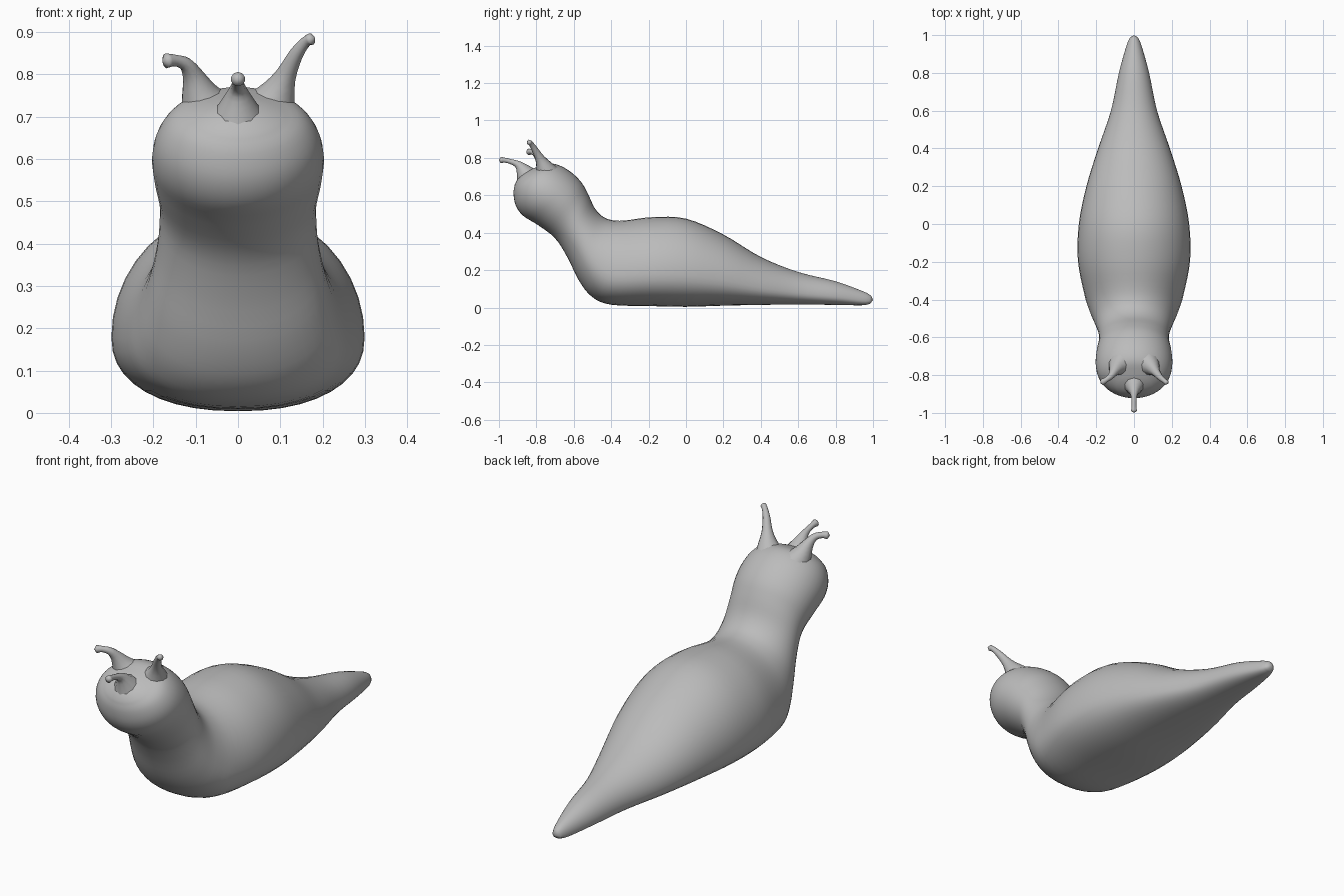
import bpy
import bmesh
from math import sin, cos, pi
from mathutils import Vector

if "Cube" in bpy.data.objects:
    bpy.data.objects.remove(bpy.data.objects["Cube"])

GREY = (0.5, 0.5, 0.5, 1.0)
grey = bpy.data.materials.new("slug grey")
grey.diffuse_color = GREY
grey.use_nodes = True
grey.node_tree.nodes["Principled BSDF"].inputs["Base Color"].default_value = GREY


def resample(stations, steps):
    """Catmull-Rom interpolation through the stations."""
    pts = [Vector(s) for s in stations]
    padded = [2 * pts[0] - pts[1]] + pts + [2 * pts[-1] - pts[-2]]
    result = []
    for a, b, c, d in zip(padded, padded[1:], padded[2:], padded[3:]):
        for i in range(steps):
            t = i / steps
            result.append(0.5 * (2 * b + (c - a) * t
                                 + (2 * a - 5 * b + 4 * c - d) * t ** 2
                                 + (3 * b - a - 3 * c + d) * t ** 3))
    return result + [pts[-1]]


def loft(name, rings, first_pole, last_pole):
    """Skin a row of rings and close both ends to a point."""
    bm = bmesh.new()
    rows = [[bm.verts.new(p) for p in ring] for ring in rings]
    n = len(rows[0])
    for lower, upper in zip(rows, rows[1:]):
        for i in range(n):
            j = (i + 1) % n
            bm.faces.new((lower[i], lower[j], upper[j], upper[i]))
    for row, pole in ((rows[0], first_pole), (rows[-1], last_pole)):
        tip = bm.verts.new(pole)
        for i in range(n):
            bm.faces.new((row[i], row[(i + 1) % n], tip))
    bmesh.ops.recalc_face_normals(bm, faces=bm.faces)
    for face in bm.faces:
        face.smooth = True
    mesh = bpy.data.meshes.new(name)
    bm.to_mesh(mesh)
    bm.free()
    mesh.materials.append(grey)
    obj = bpy.data.objects.new(name, mesh)
    bpy.context.collection.objects.link(obj)
    return obj


# Body, tail to head: top y, top z, bottom y, bottom z, half width
BODY = [
    (0.99, 0.063, 0.985, 0.02, 0.022),
    (0.95, 0.085, 0.94, 0.012, 0.04),
    (0.8, 0.14, 0.8, 0.014, 0.08),
    (0.6, 0.19, 0.6, 0.016, 0.122),
    (0.4, 0.27, 0.4, 0.014, 0.19),
    (0.2, 0.39, 0.2, 0.01, 0.252),
    (0, 0.475, 0, 0.004, 0.292),
    (-0.18, 0.483, -0.2, 0.008, 0.297),
    (-0.33, 0.465, -0.4, 0.015, 0.262),
    (-0.4, 0.468, -0.5, 0.055, 0.235),
    (-0.45, 0.49, -0.57, 0.14, 0.21),
    (-0.49, 0.535, -0.635, 0.27, 0.19),
    (-0.525, 0.61, -0.7, 0.37, 0.185),
    (-0.56, 0.67, -0.79, 0.44, 0.198),
    (-0.61, 0.72, -0.87, 0.49, 0.203),
    (-0.67, 0.757, -0.91, 0.545, 0.19),
    (-0.73, 0.77, -0.922, 0.61, 0.155),
    (-0.8, 0.75, -0.915, 0.66, 0.095),
]


def body_ring(station, sides=40):
    top_y, top_z, low_y, low_z, width = station
    top, low = Vector((0, top_y, top_z)), Vector((0, low_y, low_z))
    # Low-slung belly that turns round towards the head
    roundness = min(max((-0.4 - (top_y + low_y) / 2) / 0.2, 0), 1)
    mid = low.lerp(top, 0.36 + 0.14 * roundness)
    ring = []
    for i in range(sides):
        a = 2 * pi * i / sides
        c, s = cos(a), sin(a)
        if s >= 0:
            p = mid + (top - mid) * s
        else:
            power = 0.88 + 0.12 * roundness
            c = abs(c) ** power * (1 if c > 0 else -1)
            p = mid + (low - mid) * abs(s) ** power
        ring.append(p + Vector((width * c, 0, 0)))
    return ring


loft("body", [body_ring(s) for s in resample(BODY, 4)],
     (0, 1, 0.04), (0, -0.882, 0.718))


# Feelers: x, y, z and radius along each stalk, root to tip
FEELERS = {
    "left_feeler": [(0.06, -0.73, 0.69, 0.085), (0.09, -0.755, 0.745, 0.05),
                    (0.112, -0.78, 0.795, 0.026), (0.137, -0.81, 0.847, 0.017),
                    (0.16, -0.83, 0.877, 0.013), (0.174, -0.84, 0.884, 0.014)],
    "right_feeler": [(-0.06, -0.73, 0.69, 0.085), (-0.088, -0.755, 0.745, 0.05),
                     (-0.105, -0.78, 0.793, 0.027), (-0.122, -0.805, 0.823, 0.017),
                     (-0.148, -0.825, 0.833, 0.014), (-0.17, -0.838, 0.832, 0.018)],
    "front_feeler": [(0, -0.83, 0.67, 0.085), (0, -0.865, 0.725, 0.046),
                     (0, -0.895, 0.762, 0.022), (0, -0.93, 0.778, 0.014),
                     (0, -0.965, 0.787, 0.013), (0, -0.99, 0.789, 0.017)],
}


def feeler(name, stations, sides=10):
    row = resample(stations, 3)
    centres = [s.to_3d() for s in row]
    rings = []
    for k, station in enumerate(row):
        ahead = centres[min(k + 1, len(row) - 1)] - centres[max(k - 1, 0)]
        ahead.normalize()
        across = ahead.cross(Vector((1, 0, 0))).normalized()
        beside = ahead.cross(across)
        rings.append([centres[k] + station[3] * (across * cos(2 * pi * i / sides)
                                                 + beside * sin(2 * pi * i / sides))
                      for i in range(sides)])
    tip = centres[-1] + (centres[-1] - centres[-2]).normalized() * 0.01
    loft(name, rings, centres[0], tip)


for feeler_name, feeler_stations in FEELERS.items():
    feeler(feeler_name, feeler_stations)
